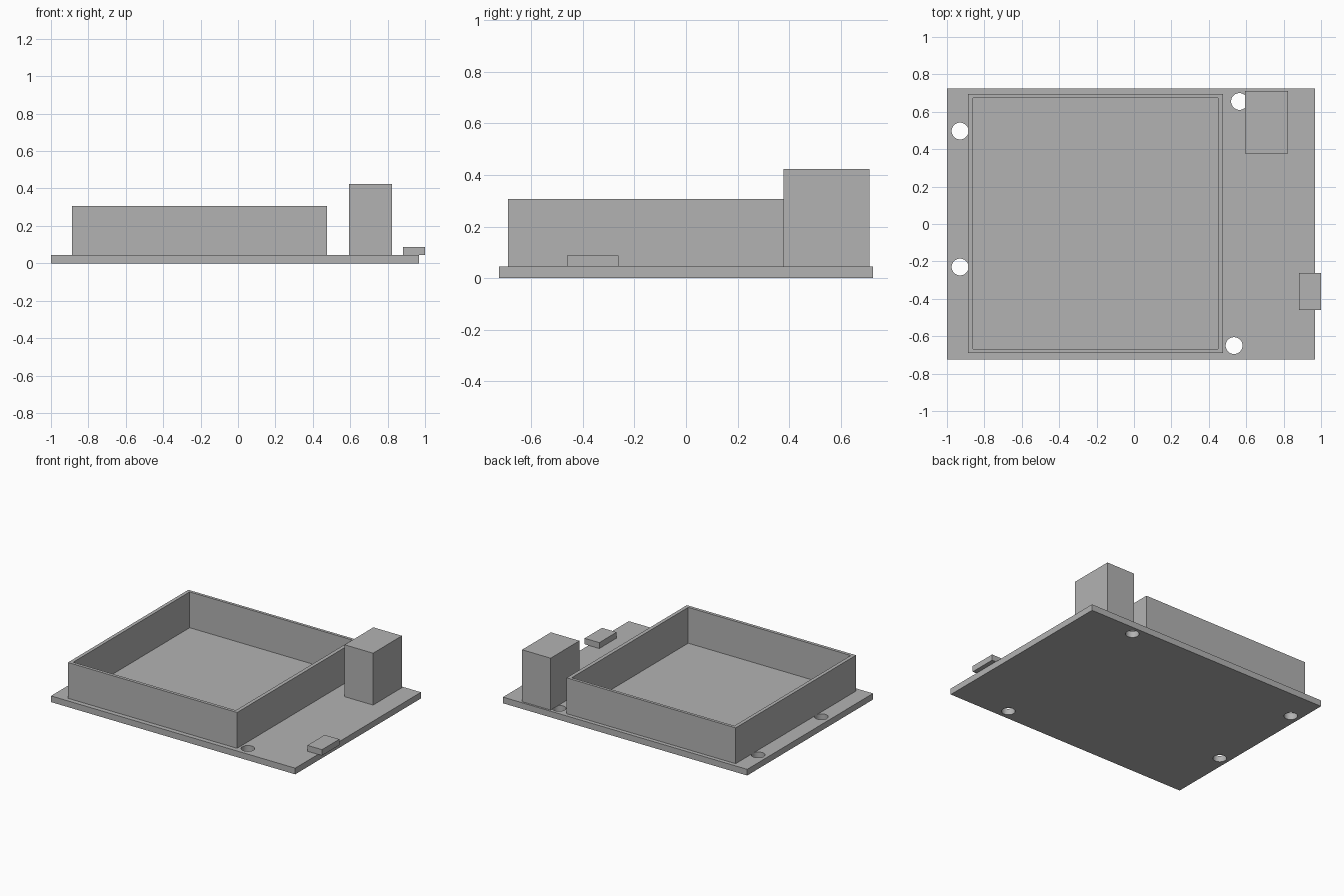
import bpy, bmesh, math

cube = bpy.data.objects.get("Cube")
if cube:
    bpy.data.objects.remove(cube, do_unlink=True)

grey = bpy.data.materials.new("plain grey")
grey.use_nodes = True
colour = (0.45, 0.45, 0.45, 1)
grey.diffuse_color = colour
grey.node_tree.nodes["Principled BSDF"].inputs["Base Color"].default_value = colour


def rectangle(x0, x1, y0, y1):
    return [(x0, y0), (x1, y0), (x1, y1), (x0, y1)]


def circle(x, y, radius, sides=40):
    angles = [math.tau * i / sides for i in range(sides)]
    return [(x + radius * math.cos(a), y + radius * math.sin(a)) for a in angles]


def plate(name, outlines, z0, z1):
    """Extrude a flat outline, with any inner outlines left open, from z0 to z1."""
    curve = bpy.data.curves.new(name, "CURVE")
    curve.dimensions = "2D"
    curve.fill_mode = "BOTH"
    curve.extrude = (z1 - z0) / 2
    for outline in outlines:
        spline = curve.splines.new("POLY")
        spline.points.add(len(outline) - 1)
        for point, (x, y) in zip(spline.points, outline):
            point.co = (x, y, 0, 1)
        spline.use_cyclic_u = True
    obj = bpy.data.objects.new(name, curve)
    bpy.context.collection.objects.link(obj)
    bpy.ops.object.select_all(action="DESELECT")
    obj.select_set(True)
    bpy.context.view_layer.objects.active = obj
    bpy.ops.object.convert(target="MESH")
    obj = bpy.context.object
    obj.name = name

    # Weld caps to sides and set the height
    bm = bmesh.new()
    bm.from_mesh(obj.data)
    bmesh.ops.remove_doubles(bm, verts=bm.verts, dist=0.0001)
    bmesh.ops.translate(bm, verts=bm.verts, vec=(0, 0, (z0 + z1) / 2))
    bmesh.ops.recalc_face_normals(bm, faces=bm.faces)
    bm.to_mesh(obj.data)
    bm.free()
    obj.data.materials.clear()
    obj.data.materials.append(grey)
    bpy.ops.object.shade_smooth_by_angle(angle=math.radians(30))
    return obj


TOP = 0.045  # upper face of the board

# Board with four mounting holes
holes = [(-0.93, 0.497), (-0.93, -0.23), (0.564, 0.655), (0.535, -0.65)]
plate("board",
      [rectangle(-1, 0.968, -0.724, 0.724)] + [circle(x, y, 0.045) for x, y in holes],
      0, TOP)

# Thin open-topped wall around the large area
plate("wall_frame",
      [rectangle(-0.887, 0.476, -0.69, 0.695), rectangle(-0.861, 0.449, -0.667, 0.674)],
      TOP, 0.306)

# Tall connector block in the back corner
plate("connector_block", [rectangle(0.594, 0.824, 0.378, 0.71)], TOP, 0.423)

# Small socket overhanging the side edge
plate("edge_socket", [rectangle(0.882, 1, -0.461, -0.262)], TOP, 0.088)
